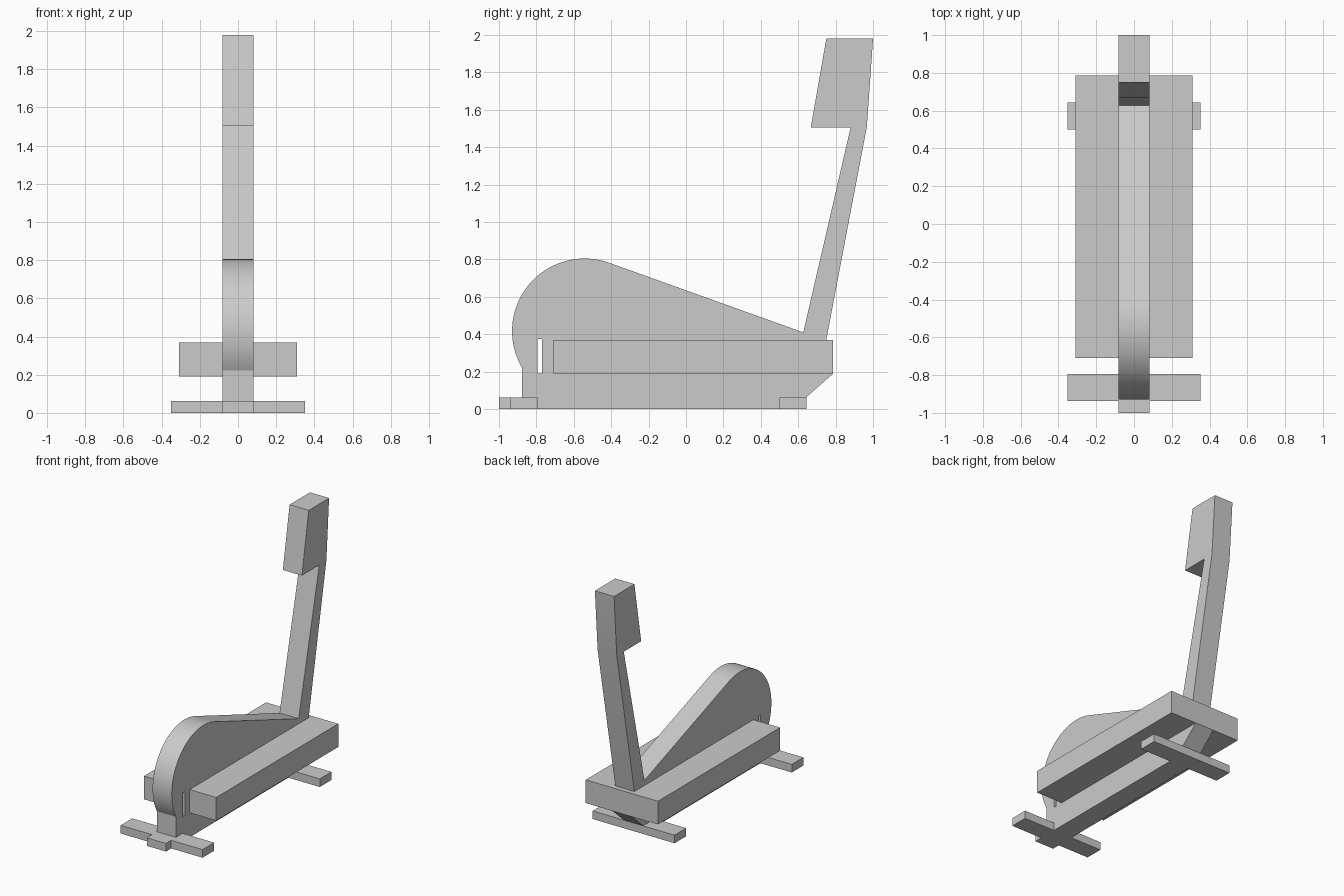
import bpy, bmesh, math

cube = bpy.data.objects.get("Cube")
if cube:
    bpy.data.objects.remove(cube, do_unlink=True)

GREY = (0.6, 0.6, 0.6, 1)
grey = bpy.data.materials.new("light_grey")
grey.use_nodes = True
grey.diffuse_color = GREY
grey.node_tree.nodes["Principled BSDF"].inputs["Base Color"].default_value = GREY


def slab(name, profile, half_width):
    """Extrude a (y, z) outline across x."""
    bm = bmesh.new()
    face = bm.faces.new([bm.verts.new((-half_width, y, z)) for y, z in profile])
    ext = bmesh.ops.extrude_face_region(bm, geom=[face])
    moved = [v for v in ext["geom"] if isinstance(v, bmesh.types.BMVert)]
    bmesh.ops.translate(bm, verts=moved, vec=(2 * half_width, 0, 0))
    bmesh.ops.recalc_face_normals(bm, faces=bm.faces)
    mesh = bpy.data.meshes.new(name)
    bm.to_mesh(mesh)
    bm.free()
    mesh.materials.append(grey)
    obj = bpy.data.objects.new(name, mesh)
    bpy.context.collection.objects.link(obj)
    return obj


def box(name, half_width, y0, y1, z0, z1):
    return slab(name, [(y0, z0), (y1, z0), (y1, z1), (y0, z1)], half_width)


# Central frame: base, flywheel housing, upright post and console in one outline
STEPS = 40
arc = []
for i in range(STEPS + 1):
    a = math.radians(210 - 140 * i / STEPS)
    arc.append((-0.542 + 0.388 * math.cos(a), 0.417 + 0.388 * math.sin(a)))
base_front = [(-1, 0), (-1, 0.063), (-0.878, 0.063)]
post = [(0.627, 0.41), (0.88, 1.505), (0.667, 1.505), (0.75, 1.98),
        (1, 1.98), (0.967, 1.51), (0.75, 0.37)]
base_rear = [(0.787, 0.37), (0.787, 0.19), (0.643, 0.063), (0.643, 0)]
frame = slab("frame", base_front + arc + post + base_rear, 0.082)

# Narrow slot through the housing
cutter = box("slot_cutter", 0.2, -0.795, -0.77, 0.19, 0.375)
cutter.hide_render = True
cutter.hide_set(True)
cut = frame.modifiers.new("slot", "BOOLEAN")
cut.operation = "DIFFERENCE"
cut.solver = "EXACT"
cut.object = cutter
bpy.context.view_layer.objects.active = frame
frame.select_set(True)
bpy.ops.object.modifier_apply(modifier=cut.name)
bpy.data.objects.remove(cutter, do_unlink=True)
bpy.ops.object.shade_smooth_by_angle(angle=math.radians(20))

# Wide foot deck and the two stabiliser bars
box("foot_deck", 0.31, -0.71, 0.787, 0.19, 0.37)
box("front_stabiliser", 0.352, -0.937, -0.795, 0, 0.063)
box("rear_stabiliser", 0.352, 0.5, 0.643, 0, 0.063)
